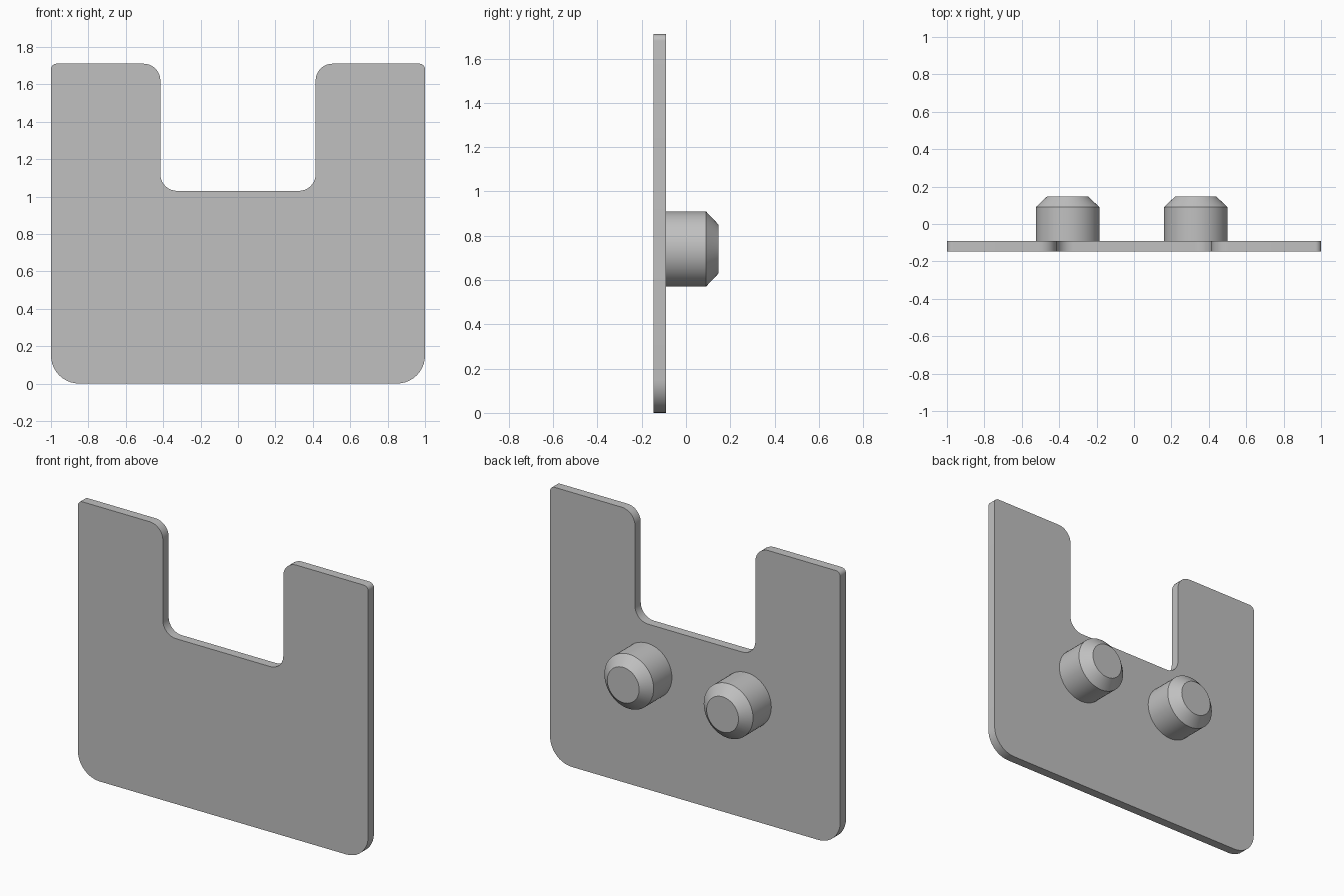
import bpy, bmesh
from math import sin, cos, pi, radians
from mathutils import Vector, Matrix

if "Cube" in bpy.data.objects:
    bpy.data.objects.remove(bpy.data.objects["Cube"])

# Single flat material
GREY = (0.53, 0.53, 0.53, 1)
grey = bpy.data.materials.new("plain grey")
grey.use_nodes = True
grey.diffuse_color = GREY
grey.node_tree.nodes["Principled BSDF"].inputs["Base Color"].default_value = GREY

BACK = 0.147          # half of the overall depth
PLATE_BACK = -0.09    # rear face of the plate


def finish(bm, name):
    bmesh.ops.recalc_face_normals(bm, faces=bm.faces)
    mesh = bpy.data.meshes.new(name)
    bm.to_mesh(mesh)
    bm.free()
    mesh.materials.append(grey)
    obj = bpy.data.objects.new(name, mesh)
    bpy.context.collection.objects.link(obj)
    bpy.ops.object.select_all(action='DESELECT')
    obj.select_set(True)
    bpy.context.view_layer.objects.active = obj
    bpy.ops.object.shade_smooth_by_angle(angle=radians(30))
    return obj


def rounded_outline(corners, steps=10):
    """Replace each (x, z, radius) corner by an arc."""
    pts = [Vector((x, z)) for x, z, r in corners]
    out = []
    for i, p in enumerate(pts):
        r = corners[i][2]
        to_prev = (pts[i - 1] - p).normalized()
        to_next = (pts[(i + 1) % len(pts)] - p).normalized()
        centre = p + r * (to_prev + to_next)
        for k in range(steps + 1):
            t = k / steps * pi / 2
            out.append(centre - r * (cos(t) * to_next + sin(t) * to_prev))
    return out


# Notched plate: right half of the profile, mirrored to close the outline
half = [(1, 0, 0.15), (1, 1.71, 0.03), (0.415, 1.71, 0.09), (0.415, 1.03, 0.09)]
corners = half + [(-x, z, r) for x, z, r in reversed(half)]
bm = bmesh.new()
face = bm.faces.new([bm.verts.new((p.x, -BACK, p.y)) for p in rounded_outline(corners)])
extruded = bmesh.ops.extrude_face_region(bm, geom=[face], use_keep_orig=True)
moved = [v for v in extruded["geom"] if isinstance(v, bmesh.types.BMVert)]
bmesh.ops.translate(bm, verts=moved, vec=(0, PLATE_BACK + BACK, 0))
finish(bm, "notched_plate")


# Chamfered pegs on the rear face
def peg(name, x, z=0.74, radius=0.17, tip=0.11, shoulder=0.09):
    bm = bmesh.new()
    profile = [(0, PLATE_BACK), (radius, PLATE_BACK), (radius, shoulder), (tip, BACK), (0, BACK)]
    verts = [bm.verts.new((r, y, 0)) for r, y in profile]
    edges = [bm.edges.new(pair) for pair in zip(verts, verts[1:])]
    bmesh.ops.spin(bm, geom=verts + edges, cent=(0, 0, 0), axis=(0, 1, 0),
                   angle=2 * pi, steps=48, use_merge=True)
    bmesh.ops.remove_doubles(bm, verts=bm.verts, dist=0.0005)
    bmesh.ops.transform(bm, matrix=Matrix.Translation((x, 0, z)), verts=bm.verts)
    finish(bm, name)


peg("right_peg", -0.355)
peg("left_peg", 0.33)
